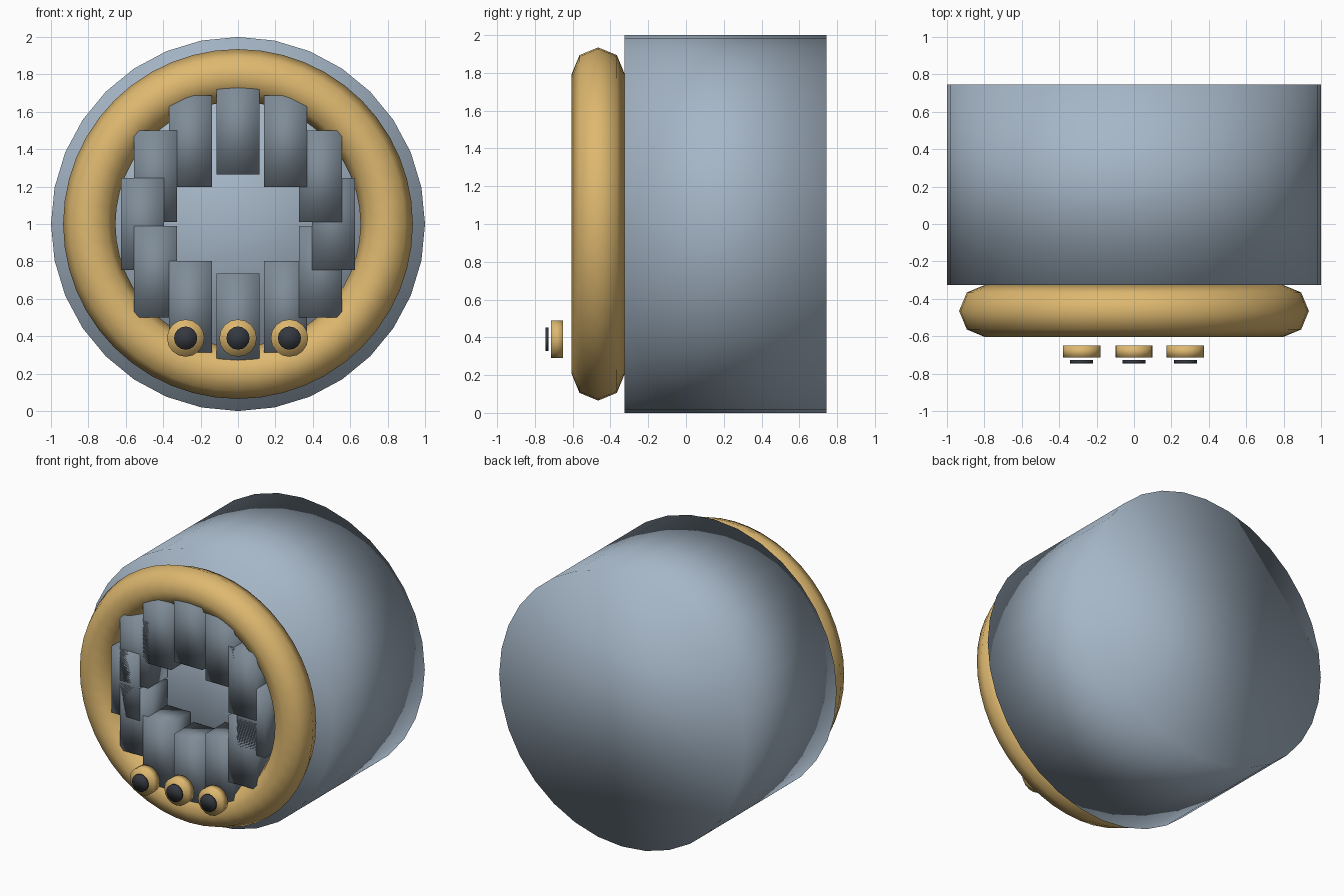
import bpy
from math import sin, cos, pi
from mathutils import Matrix
import bmesh

if "Cube" in bpy.data.objects:
    bpy.data.objects.remove(bpy.data.objects["Cube"], do_unlink=True)


def make_material(name, rgb):
    mat = bpy.data.materials.new(name)
    mat.use_nodes = True
    color = (*rgb, 1)
    mat.diffuse_color = color
    mat.node_tree.nodes["Principled BSDF"].inputs["Base Color"].default_value = color
    return mat


steel = make_material("blue_grey_steel", (0.38, 0.47, 0.57))
dark_steel = make_material("dark_steel", (0.21, 0.26, 0.31))
gold = make_material("gold", (0.73, 0.48, 0.16))
black = make_material("black", (0.035, 0.04, 0.05))


def finish(name, mat):
    obj = bpy.context.object
    obj.name = obj.data.name = name
    obj.data.materials.append(mat)
    obj.data.transform(obj.matrix_basis)
    obj.matrix_basis = Matrix()
    obj.data.shade_smooth()
    return obj


def drum(name, mat, radius, y_front, y_back, x, z, sides):
    """Capped cylinder lying along y."""
    bpy.ops.mesh.primitive_cylinder_add(
        vertices=sides, radius=radius, depth=y_back - y_front,
        location=(x, (y_front + y_back) / 2, z), rotation=(pi / 2, 0, 0))
    return finish(name, mat)


# Main body
drum("body", steel, 1, -0.325, 0.745, 0, 1, 32)

# Front ring
bpy.ops.mesh.primitive_torus_add(
    major_segments=48, minor_segments=8, major_radius=0.795, minor_radius=0.14,
    location=(0, -0.465, 1), rotation=(pi / 2, 0, 0))
finish("front_ring", gold)

# Upright blocks around the opening
for i in range(12):
    a = i * pi / 6
    bpy.ops.mesh.primitive_cube_add(
        size=1, location=(0.51 * sin(a), -0.465, 1 + 0.51 * cos(a)))
    bpy.context.object.scale = (0.23, 0.225, 0.49)
    bpy.context.view_layer.update()
    finish(f"block_{i + 1}", dark_steel)

# Row of knobs with dark caps
for side, x in (("right", -0.28), ("middle", 0), ("left", 0.275)):
    drum(f"{side}_knob", gold, 0.1, -0.715, -0.65, x, 0.39, 16)
    drum(f"{side}_knob_cap", black, 0.062, -0.745, -0.728, x, 0.39, 16)
